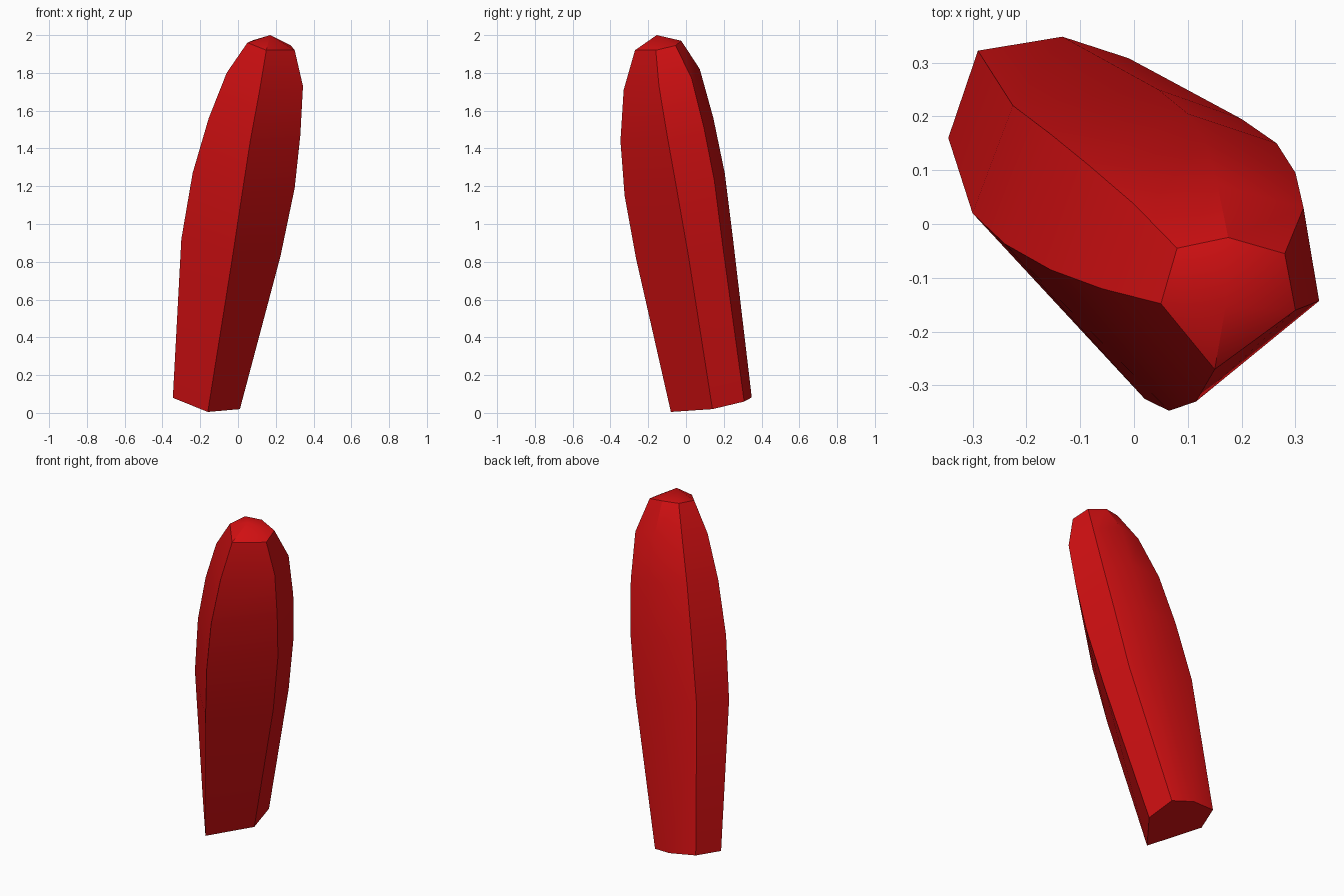
import bpy
import bmesh
import math

cube = bpy.data.objects.get("Cube")
if cube:
    bpy.data.objects.remove(cube, do_unlink=True)

# One flat red for the whole shard
red = bpy.data.materials.new("deep_red")
red.use_nodes = True
colour = (0.65, 0.005, 0.006, 1.0)
red.diffuse_color = colour
red.node_tree.nodes["Principled BSDF"].inputs["Base Color"].default_value = colour

# The six lengthwise ridges, each a path from the base up to the tip
RIDGES = {
    "front": [(-.16, -.08, .005), (-.03, -.265, .82), (.02, -.325, 1.15),
              (.065, -.347, 1.44), (.115, -.33, 1.71), (.15, -.27, 1.92)],
    "left": [(.01, .14, .02), (.225, .013, .83), (.30, -.05, 1.19),
             (.33, -.10, 1.47), (.344, -.143, 1.73), (.30, -.16, 1.92)],
    "back_left": [(-.01, .308, .06), (.20, .195, .88), (.265, .15, 1.23),
                  (.30, .095, 1.51), (.315, .03, 1.77), (.28, -.055, 1.945)],
    "back": [(-.133, .348, .082), (.045, .25, .91), (.10, .205, 1.27),
             (.135, .145, 1.56), (.155, .073, 1.82), (.175, -.025, 1.97)],
    "back_right": [(-.29, .322, .10), (-.225, .22, .94), (-.155, .167, 1.29),
                   (-.085, .11, 1.58), (0, .037, 1.82), (.08, -.045, 1.973)],
    "right": [(-.345, .16, .08), (-.30, .02, .92), (-.24, -.037, 1.27),
              (-.155, -.085, 1.56), (-.06, -.12, 1.80), (.05, -.148, 1.96)],
}
APEX = (.17, -.155, 2.0)

# Skin neighbouring ridges with quads, cap the base, close the tip with a fan
bm = bmesh.new()
paths = [[bm.verts.new(p) for p in path] for path in RIDGES.values()]
apex = bm.verts.new(APEX)
for i, a in enumerate(paths):
    b = paths[(i + 1) % len(paths)]
    for k in range(len(a) - 1):
        bm.faces.new((a[k], b[k], b[k + 1], a[k + 1]))
    bm.faces.new((a[-1], b[-1], apex))
bm.faces.new([path[0] for path in reversed(paths)])
bmesh.ops.recalc_face_normals(bm, faces=bm.faces)

mesh = bpy.data.meshes.new("shard")
bm.to_mesh(mesh)
bm.free()
mesh.materials.append(red)
shard = bpy.data.objects.new("shard", mesh)
bpy.context.collection.objects.link(shard)

# Gentle bends stay smooth, ridges stay sharp
bpy.ops.object.select_all(action="DESELECT")
shard.select_set(True)
bpy.context.view_layer.objects.active = shard
bpy.ops.object.shade_smooth_by_angle(angle=math.radians(30))
